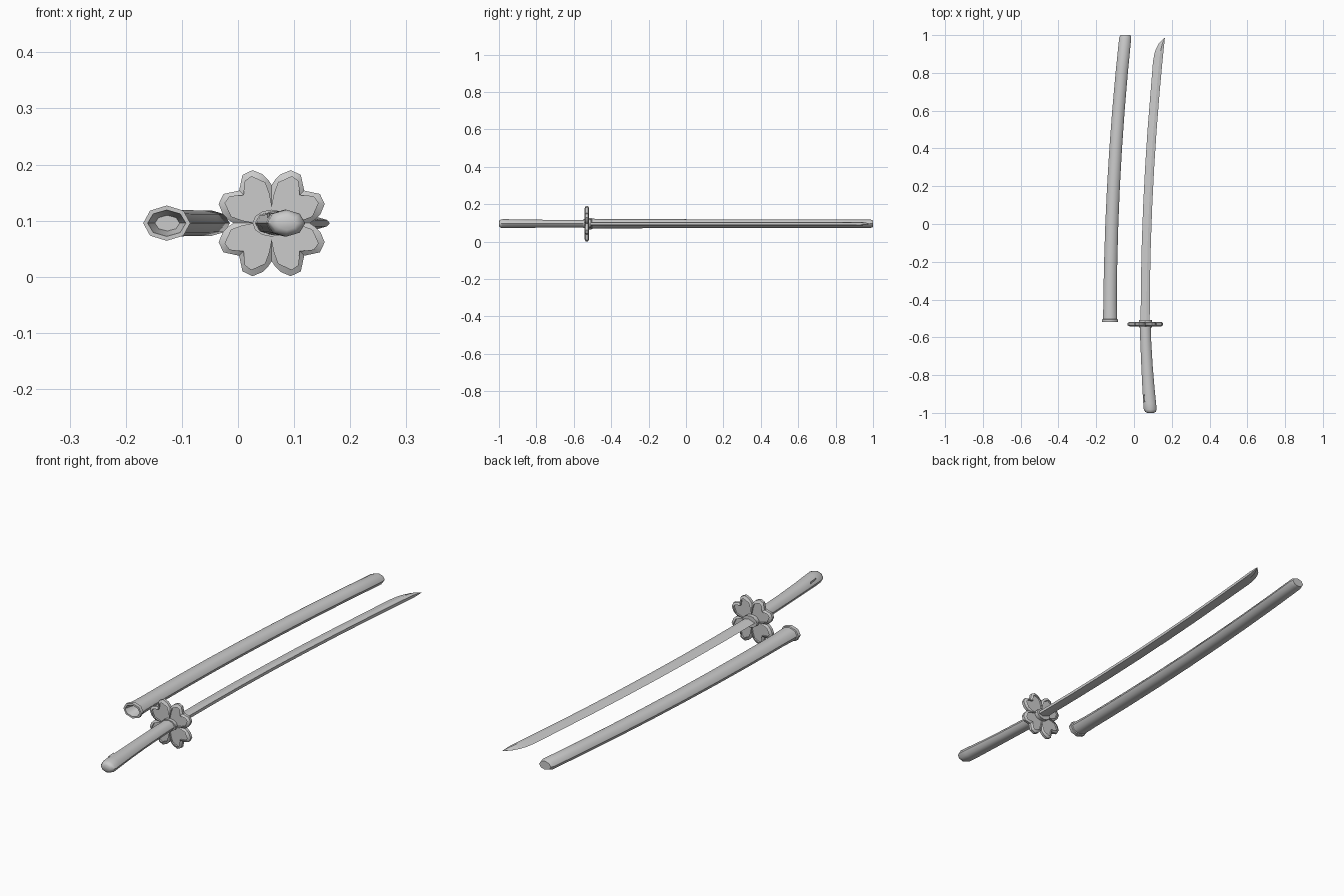
import bpy, bmesh, math

if "Cube" in bpy.data.objects:
    bpy.data.objects.remove(bpy.data.objects["Cube"])

ZC = 0.0955          # height of the common centre line


def finish(name, bm, angle=50):
    bmesh.ops.recalc_face_normals(bm, faces=bm.faces)
    mesh = bpy.data.meshes.new(name)
    bm.to_mesh(mesh)
    bm.free()
    obj = bpy.data.objects.new(name, mesh)
    bpy.context.collection.objects.link(obj)
    bpy.ops.object.select_all(action='DESELECT')
    obj.select_set(True)
    bpy.context.view_layer.objects.active = obj
    bpy.ops.object.shade_smooth_by_angle(angle=math.radians(angle))
    return obj


def loft(name, rings, angle=50):
    """Skin a list of closed point rings and cap both ends."""
    bm = bmesh.new()
    loops = [[bm.verts.new(p) for p in ring] for ring in rings]
    n = len(loops[0])
    for a, b in zip(loops, loops[1:]):
        for i in range(n):
            j = (i + 1) % n
            bm.faces.new((a[i], a[j], b[j], b[i]))
    bm.faces.new(loops[0])
    bm.faces.new(loops[-1])
    return finish(name, bm, angle)


def oval(y, cx, rx, rz, sides=8):
    return [(cx + rx * math.cos(2 * math.pi * i / sides), y,
             ZC + rz * math.sin(2 * math.pi * i / sides)) for i in range(sides)]


def bend(y):
    return 0.0355 * (y + 0.52) ** 2


# Scabbard: dished mouth, raised collar, curved tapering body, rounded end
rings = [oval(-0.47, -0.126, 0.022, 0.014), oval(-0.50, -0.127, 0.030, 0.020),
         oval(-0.52, -0.127, 0.034, 0.0235), oval(-0.52, -0.127, 0.042, 0.0315),
         oval(-0.505, -0.127, 0.042, 0.0315), oval(-0.503, -0.127, 0.037, 0.027)]
for y in (-0.43, -0.33, -0.2, 0.0, 0.2, 0.4, 0.6, 0.8, 0.985):
    t = (y + 0.43) / 1.43
    rings.append(oval(y, -0.127 + bend(y), 0.0355 - 0.0035 * t, 0.0245 - 0.002 * t))
rings.append(oval(1.0, -0.127 + bend(1), 0.027, 0.018))
loft("scabbard", rings)

# Blade: edge on the convex side, ridge line and flat spine
rings = []
for y, w in ((-0.53, .048), (-0.3, .048), (-0.1, .048), (0.1, .048), (0.3, .048),
             (0.5, .048), (0.7, .048), (0.86, .05), (0.9, .047), (0.93, .04),
             (0.955, .029), (0.985, .002)):
    xr = 0.083 + bend(y)
    k = min(1, w / 0.04)
    rings.append([(xr - w, y, ZC), (xr - 0.35 * w, y, ZC + 0.010 * k),
                  (xr, y, ZC + 0.006 * k), (xr, y, ZC - 0.006 * k),
                  (xr - 0.35 * w, y, ZC - 0.010 * k)])
loft("blade", rings, 20)


# Handle: gently curved oval grip with rounded butt
def grip_x(y):
    d = -0.53 - y
    return 0.059 + 0.03 * d + 0.065 * d * d


rings = []
for y, rx, rz in ((-0.525, .029, .021), (-0.62, .029, .021), (-0.74, .030, .021),
                  (-0.86, .032, .022), (-0.95, .034, .024), (-0.982, .034, .024),
                  (-0.995, .028, .020), (-1.0, .018, .012)):
    rings.append(oval(y, grip_x(y), rx, rz))
loft("handle", rings)

# Small triangular ornament on the upper side of the grip
loft("grip_ornament", [[(x, y, z) for x, y in ((0.052, -0.90), (0.076, -0.935), (0.056, -0.942))]
                       for z in (ZC + 0.008, ZC + 0.0185)])

# Washers on both sides of the guard
for name, ya, yb in (("rear_washer", -0.548, -0.53), ("front_washer", -0.53, -0.508)):
    loft(name, [oval(ya, 0.06, 0.034, 0.024, 12), oval(yb, 0.06, 0.034, 0.024, 12)])

# Guard: four heart-tipped petals with a raised rim and sunken faces
OUTER = [(0, .068), (.006, .077), (.016, .087), (.034, .0945), (.052, .086), (.058, .059)]
INNER = [(0, .028), (.005, .053), (.012, .072), (.022, .081), (.036, .083), (.047, .075)]
OUTER_NOTCH, INNER_NOTCH = (.058, .058), (.050, .050)


def flower(half, notch):
    half = half[:5] if half is OUTER else [half[0], half[1], half[2], half[4], half[5]]
    petal = half + [notch] + [(b, a) for a, b in reversed(half[1:])]
    pts = []
    for _ in range(4):
        pts += petal
        petal = [(b, -a) for a, b in petal]
    return pts


outer, inner = flower(OUTER, OUTER_NOTCH), flower(INNER, INNER_NOTCH)
bm = bmesh.new()
layers = [(inner, -.005), (inner, -.012), (outer, -.006),
          (outer, .006), (inner, .012), (inner, .005)]
loops = [[bm.verts.new((0.06 + a, -0.53 + y, ZC + b)) for a, b in pts] for pts, y in layers]
n = len(outer)
for a, b in zip(loops, loops[1:]):
    for i in range(n):
        j = (i + 1) % n
        bm.faces.new((a[i], a[j], b[j], b[i]))
for loop, y in ((loops[0], -.005), (loops[-1], .005)):
    c = bm.verts.new((0.06, -0.53 + y, ZC))
    for i in range(n):
        bm.faces.new((c, loop[i], loop[(i + 1) % n]))
finish("guard", bm, 30)
